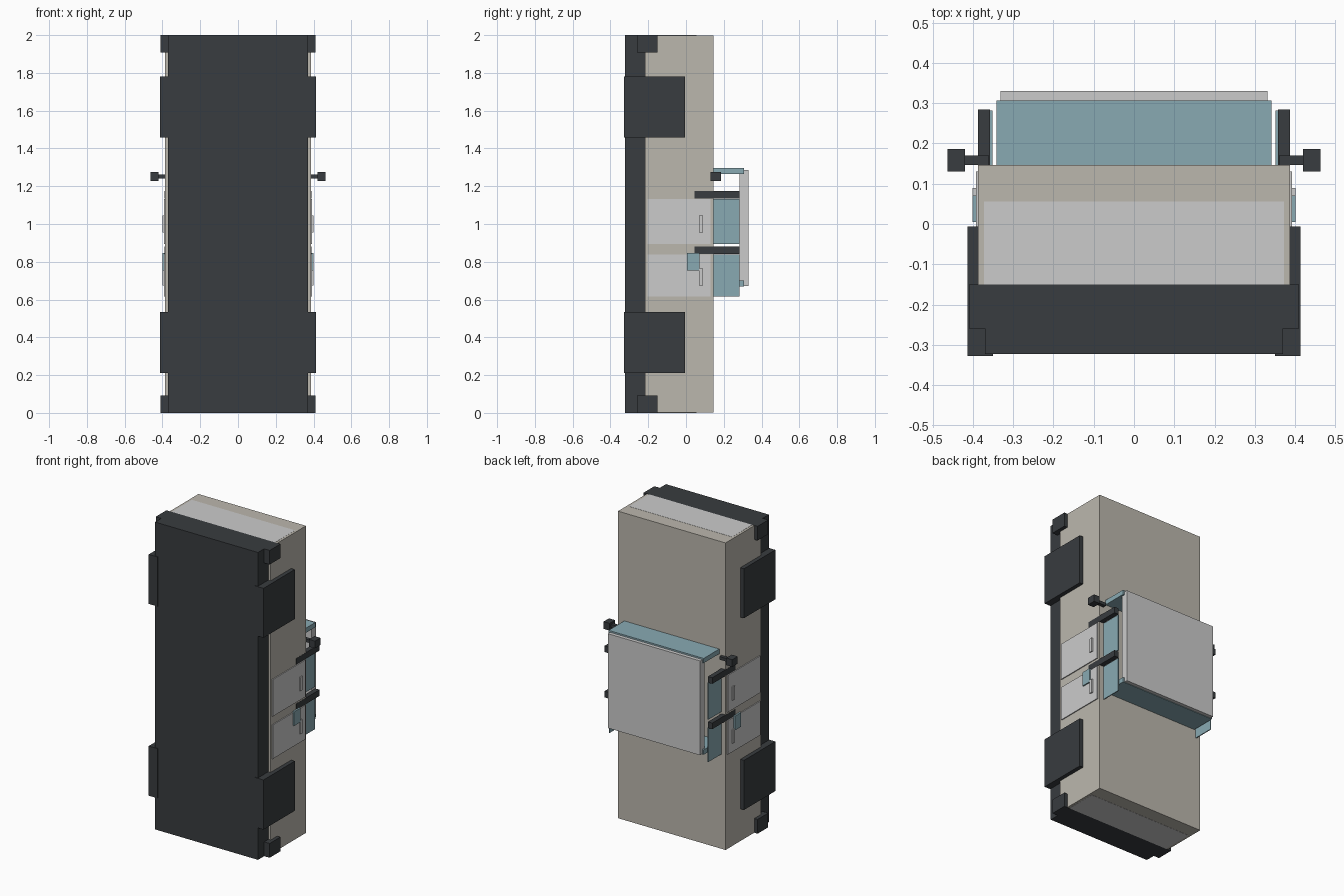
import bpy

if "Cube" in bpy.data.objects:
    bpy.data.objects.remove(bpy.data.objects["Cube"])


def material(name, color):
    m = bpy.data.materials.new(name)
    m.diffuse_color = (*color, 1)
    m.use_nodes = True
    m.node_tree.nodes["Principled BSDF"].inputs["Base Color"].default_value = m.diffuse_color
    return m


DARK = material("dark_trim", (0.04, 0.045, 0.05))
BEIGE = material("beige_paint", (0.50, 0.475, 0.42))
GLASS = material("teal_glass", (0.25, 0.40, 0.45))
GREY = None


def box(name, x, y, z, mat):
    """Box from (min, max) ranges on each axis."""
    bpy.ops.mesh.primitive_cube_add(
        size=1, location=[(a + b) / 2 for a, b in (x, y, z)])
    o = bpy.context.object
    o.name = name
    o.scale = [b - a for a, b in (x, y, z)]
    bpy.ops.object.transform_apply(location=True, rotation=False, scale=True)
    if mat:
        o.data.materials.append(mat)
    return o


def pair(name, x, y, z, mat):
    """Box on the right side, mirrored to the left."""
    o = box(name, x, y, z, mat)
    mod = o.modifiers.new("mirror", "MIRROR")
    mod.use_axis[0] = True


# Body and underside
box("chassis", (-0.37, 0.37), (-0.323, -0.215), (0, 2), DARK)
box("body", (-0.387, 0.387), (-0.216, 0.146), (0.001, 1.999), BEIGE)

# Bumpers and grille panels at both ends
for end, z, zg in (("rear", (0, 0.093), (0, 0.02)),
                   ("front", (1.908, 2), (1.98, 2))):
    box(end + "_bumper", (-0.41, 0.41), (-0.26, -0.15), z, DARK)
    box(end + "_panel", (-0.372, 0.372), (-0.15, 0.056), zg, GREY)

# Wheels
for end, z in (("rear", (0.21, 0.533)), ("front", (1.458, 1.78))):
    pair(end + "_wheels", (0.35, 0.413), (-0.328, -0.006), z, DARK)

# Doors with handles, side windows and pillars
for end, z, zh, zp in (
        ("rear", (0.617, 0.838), (0.675, 0.765), (0.84, 0.88)),
        ("front", (0.893, 1.133), (0.955, 1.045), (1.135, 1.175))):
    pair(end + "_doors", (0.38, 0.393), (-0.203, 0.131), z, GREY)
    pair(end + "_handles", (0.39, 0.401), (0.07, 0.09), zh, GREY)
    pair(end + "_side_windows", (0.352, 0.358), (0.142, 0.282), z, GLASS)
    pair(end + "_pillars", (0.357, 0.388), (0.046, 0.284), zp, DARK)
pair("fuel_caps", (0.39, 0.401), (0.005, 0.071), (0.754, 0.846), GLASS)

# Roof, windscreen and rear window
box("roof", (-0.332, 0.332), (0.284, 0.33), (0.673, 1.287), GREY)
box("windscreen", (-0.342, 0.342), (0.142, 0.307), (1.266, 1.297), GLASS)
box("rear_window", (-0.342, 0.342), (0.142, 0.307), (0.67, 0.702), GLASS)

# Wing mirrors
pair("mirror_stems", (0.36, 0.425), (0.147, 0.17), (1.242, 1.262), DARK)
pair("mirrors", (0.42, 0.463), (0.13, 0.186), (1.228, 1.275), DARK)
